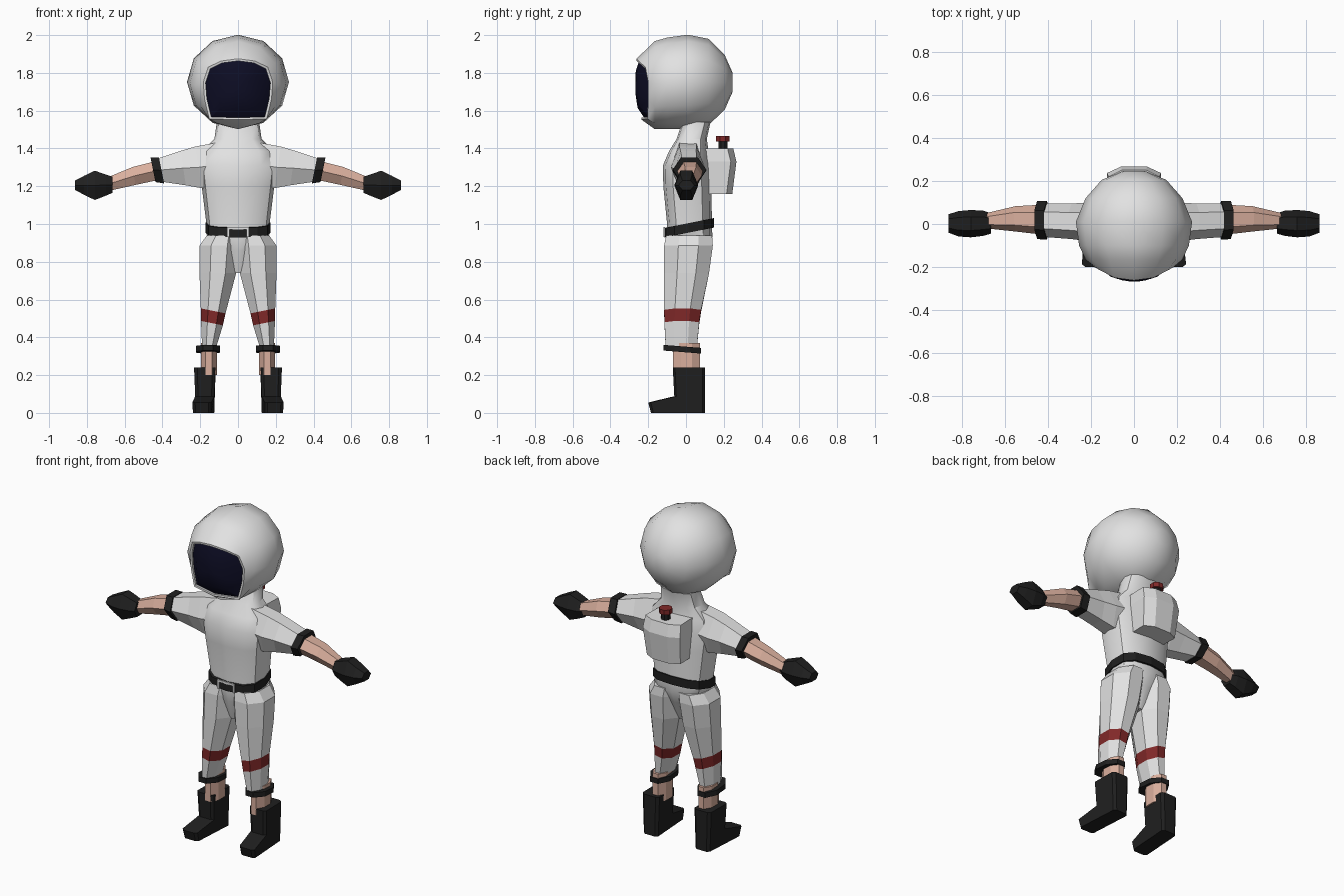
import bpy, bmesh, math

if "Cube" in bpy.data.objects:
    bpy.data.objects.remove(bpy.data.objects["Cube"])


def material(name, rgb):
    m = bpy.data.materials.new(name)
    m.diffuse_color = (*rgb, 1)
    m.use_nodes = True
    m.node_tree.nodes["Principled BSDF"].inputs["Base Color"].default_value = m.diffuse_color
    return m


WHITE = material("suit white", (0.76, 0.76, 0.76))
BLACK = material("rubber black", (0.014, 0.014, 0.014))
SKIN = material("skin", (0.70, 0.43, 0.34))
RED = material("dark red", (0.22, 0.022, 0.022))
NAVY = material("visor navy", (0.004, 0.004, 0.018))


def loft(name, rings, mats, segs=None, caps=(True, True), smooth=None):
    """Skin a list of rings; segs gives a material index for each band."""
    bm = bmesh.new()
    vs = [[bm.verts.new(p) for p in r] for r in rings]
    n = len(rings[0])
    for i in range(len(rings) - 1):
        for k in range(n):
            f = bm.faces.new((vs[i][k], vs[i][(k + 1) % n],
                              vs[i + 1][(k + 1) % n], vs[i + 1][k]))
            f.material_index = segs[i] if segs else 0
    if caps[0]:
        bm.faces.new(vs[0])
    if caps[1]:
        bm.faces.new(vs[-1])
    bmesh.ops.recalc_face_normals(bm, faces=bm.faces)
    me = bpy.data.meshes.new(name)
    bm.to_mesh(me)
    bm.free()
    for m in mats:
        me.materials.append(m)
    ob = bpy.data.objects.new(name, me)
    bpy.context.collection.objects.link(ob)
    if smooth:
        bpy.ops.object.select_all(action='DESELECT')
        ob.select_set(True)
        bpy.context.view_layer.objects.active = ob
        bpy.ops.object.shade_smooth_by_angle(angle=math.radians(smooth))
    return ob


def section(n, phase=0.0, p=1.0):
    """Closed n-sided outline that fills the square -1..1."""
    pts = []
    for k in range(n):
        a = 2 * math.pi * (k + phase) / n
        c, s = math.cos(a), math.sin(a)
        pts.append((math.copysign(abs(c) ** p, c), math.copysign(abs(s) ** p, s)))
    mx = max(abs(q[0]) for q in pts)
    my = max(abs(q[1]) for q in pts)
    return [(x / mx, y / my) for x, y in pts]


def ring_z(sec, z, x0, x1, y0, y1, tx=0, ty=0, s=1):
    cx, cy, rx, ry = (x0 + x1) / 2, (y0 + y1) / 2, (x1 - x0) / 2, (y1 - y0) / 2
    return [(s * (cx + u * rx), cy + v * ry, z + tx * u * rx + ty * v * ry) for u, v in sec]


def ring_x(sec, x, y0, y1, z0, z1, slant=0, s=1):
    cy, cz, ry, rz = (y0 + y1) / 2, (z0 + z1) / 2, (y1 - y0) / 2, (z1 - z0) / 2
    return [(s * (x + slant * v * rz), cy + u * ry, cz + v * rz) for u, v in sec]


# Helmet: rings from the back pole forward, ending in the visor opening
half = [(0, -.262, 1.875), (.09, -.25, 1.863), (.158, -.215, 1.83), (.184, -.2, 1.75),
        (.177, -.2, 1.66), (.152, -.205, 1.557), (0, -.235, 1.552)]
rim = half + [(-x, y, z) for x, y, z in half[5:0:-1]]


def scaled_rim(f, dy, pull=0):
    return [(x * f, y * (1 - pull) - .268 * pull + dy, 1.71 + (z - 1.71) * f) for x, y, z in rim]


helmet = []
for y, rx, rz, cz in [(.247, .05, .05, 1.75), (.205, .15, .145, 1.75), (.12, .225, .228, 1.752),
                      (.01, .27, .25, 1.752), (-.1, .255, .242, 1.745), (-.165, .225, .233, 1.735)]:
    helmet.append([(rx * math.sin(math.pi * k / 6), y, cz + rz * math.cos(math.pi * k / 6))
                   for k in range(12)])
helmet += [rim, scaled_rim(.93, 0), scaled_rim(.93, .03)]
loft("helmet", helmet, [WHITE], caps=(True, False), smooth=40)
loft("visor", [scaled_rim(.95, .015), scaled_rim(.6, 0, .65), scaled_rim(.1, 0, 1)],
     [NAVY], caps=(False, True), smooth=40)

# Torso, from the pelvis wedge up to the neck
T = section(12, 0, .75)
torso = [(.74, .02, -.06, .06), (.86, .11, -.095, .11), (.93, .165, -.105, .14),
         (1.0, .167, -.1, .137), (1.2, .192, -.12, .135), (1.31, .205, -.122, .13),
         (1.385, .19, -.09, .12), (1.45, .125, -.05, .11), (1.54, .112, -.02, .13)]
loft("torso", [ring_z(T, z, -w, w, a, b) for z, w, a, b in torso], [WHITE], smooth=35)

# Belt with pale buckle slots
loft("belt", [ring_z(T, z, -w, w, -.115, .148, ty=.2) for z, w in
              [(.955, .155), (.955, .173), (1.005, .173), (1.005, .155)]], [BLACK])
for x, w, z0, z1 in [(.052, .006, .93, .985), (-.052, .006, .93, .985), (0, .045, .972, .985)]:
    sq = section(4, .5)
    loft("buckle_slot", [ring_z(sq, z, x - w, x + w, -.119, -.11) for z in (z0, z1)], [WHITE])

# Backpack with a capped valve
outline = [(-.12, .08), (.12, .08), (.125, .225), (.06, .255), (-.06, .255), (-.125, .225)]
loft("backpack", [[(x * f, y + (dy if y > .1 else 0), z) for x, y in outline]
                  for z, f, dy in [(1.16, .9, -.01), (1.33, 1, .012), (1.4, .95, -.005)]], [WHITE])
O = section(8, .5)
for name, r, z0, z1, m in [("valve_stem", .024, 1.38, 1.44, BLACK), ("valve_cap", .035, 1.437, 1.466, RED)]:
    loft(name, [ring_z(O, z, -r, r, .195 - r, .195 + r) for z in (z0, z1)], [m])

H = section(6)
for s, side in ((1, "left"), (-1, "right")):
    # Arm: sleeve, cuff, bare forearm, glove
    sleeve = [(.1, -.08, .1, 1.2, 1.43), (.21, -.08, .1, 1.19, 1.41),
              (.29, -.07, .095, 1.205, 1.387), (.42, -.06, .095, 1.225, 1.345)]
    loft(side + "_sleeve", [ring_x(H, *r, .15, s) for r in sleeve], [WHITE])
    cuff = [(.405, -.073, .108, 1.215, 1.352), (.45, -.07, .108, 1.222, 1.352)]
    loft(side + "_sleeve_cuff", [ring_x(H, *r, .2, s) for r in cuff], [BLACK])
    arm = [(.42, -.05, .09, 1.235, 1.335), (.55, -.035, .083, 1.207, 1.302),
           (.69, -.02, .05, 1.175, 1.245)]
    loft(side + "_forearm", [ring_x(H, *r, .15, s) for r in arm], [SKIN])
    glove = [(.665, -.045, .05, 1.165, 1.25), (.70, -.055, .062, 1.15, 1.262),
             (.758, -.062, .065, 1.127, 1.282), (.815, -.058, .06, 1.155, 1.255),
             (.863, -.04, .045, 1.18, 1.23)]
    loft(side + "_glove", [ring_x(H, *r, 0, s) for r in glove], [BLACK])

    # Leg: trouser with stripe, cuff, bare shin
    leg = [(.94, .0, .165, -.105, .138, 0), (.885, -.005, .204, -.116, .142, 0),
           (.74, .01, .204, -.117, .122, 0), (.54, .066, .197, -.116, .08, .2),
           (.475, .08, .196, -.114, .07, .2), (.35, .115, .19, -.108, .058, 0)]
    loft(side + "_trouser", [ring_z(O, *r, 0, s) for r in leg], [WHITE, RED], segs=[0, 0, 0, 1, 0])
    loft(side + "_trouser_cuff", [ring_z(O, z, .095, .222, -.118, .08, 0, -.08, s)
                                  for z in (.322, .352)], [BLACK])
    loft(side + "_shin", [ring_z(O, z, .112, .196, -.07, .075, 0, 0, s)
                          for z in (.37, .2)], [SKIN])

    # Boot: side profile skinned across its width, toes turned slightly outward
    prof = [(.1, 0), (.1, .24), (-.07, .24), (-.062, .088), (-.2, .055), (-.185, 0)]
    boot = []
    for u, f in [(-1, .85), (-.7, 1), (.7, 1), (1, .85)]:
        boot.append([(s * (.174 + u * .056 * (.86 + .6 * z) + .12 * max(0, -.05 - y)),
                      .01 + (y - .01) * f if y > -.1 else y * (.93 + .07 * (f == 1)), z)
                     for y, z in prof])
    loft(side + "_boot", boot, [BLACK])
